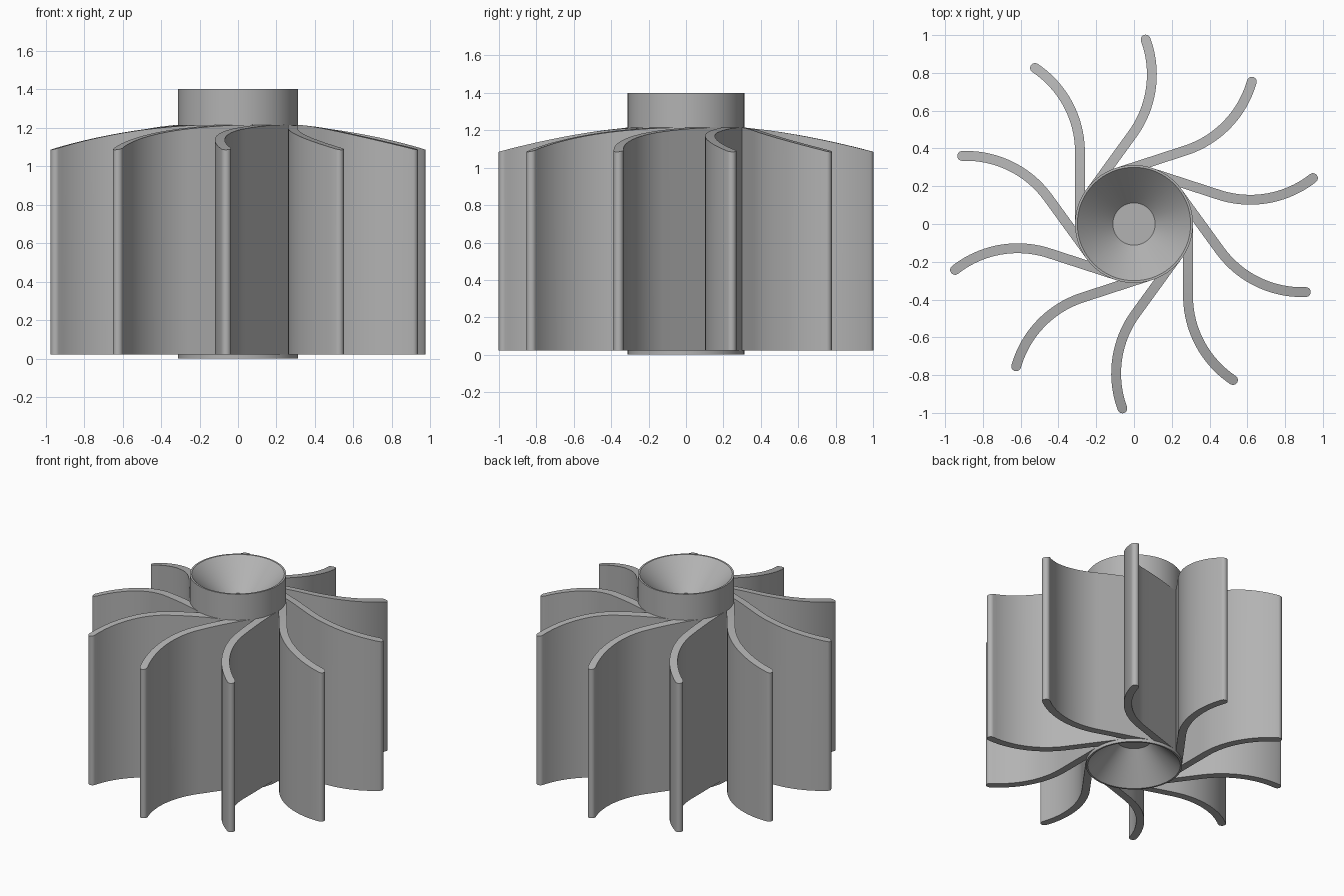
import bpy, bmesh, math
from mathutils import Matrix, Vector

cube = bpy.data.objects.get("Cube")
if cube:
    bpy.data.objects.remove(cube, do_unlink=True)

grey = bpy.data.materials.new("plain grey")
grey.use_nodes = True
colour = (0.45, 0.45, 0.45, 1)
grey.diffuse_color = colour
grey.node_tree.nodes["Principled BSDF"].inputs["Base Color"].default_value = colour

BLADES = 10
HUB_R, HUB_TOP = 0.312, 1.4
HALF = 0.026          # half the blade thickness
BLADE_BOTTOM = 0.022


def finish(bm, name):
    """Clean the mesh, make it an object and smooth its curved faces."""
    bmesh.ops.remove_doubles(bm, verts=bm.verts, dist=1e-5)
    bmesh.ops.recalc_face_normals(bm, faces=bm.faces)
    mesh = bpy.data.meshes.new(name)
    bm.to_mesh(mesh)
    bm.free()
    mesh.materials.append(grey)
    obj = bpy.data.objects.new(name, mesh)
    bpy.context.collection.objects.link(obj)
    bpy.ops.object.select_all(action='DESELECT')
    obj.select_set(True)
    bpy.context.view_layer.objects.active = obj
    bpy.ops.object.shade_smooth_by_angle(angle=math.radians(30))
    return obj


def make_hub():
    """Turned cylinder with a conical recess in each end."""
    half = [(0, 0.19), (0.112, 0.19), (0.3, 0), (HUB_R, 0)]
    profile = half + [(r, HUB_TOP - z) for r, z in reversed(half)]
    bm = bmesh.new()
    verts = [bm.verts.new((r, 0, z)) for r, z in profile]
    edges = [bm.edges.new(pair) for pair in zip(verts, verts[1:])]
    bmesh.ops.spin(bm, geom=verts + edges, cent=(0, 0, 0), axis=(0, 0, 1),
                   angle=math.tau, steps=96)
    return finish(bm, "hub")


def blade_top(r):
    """Height of the domed upper edge at a given radius."""
    d = max(r - HUB_R, 0)
    return 1.215 - 0.102 * d - 0.125 * d * d


def blade_stations():
    """Pairs of plan points: straight root, curved sweep, rounded tip."""
    x, y = HALF - HUB_R, 0.38
    radius, sweep = 0.537, 0.98
    # root cut slanted so that it stays inside the hub wall
    pairs = [(Vector((x - HALF, 0)), Vector((x + HALF, 0.15)))]
    for i in range(1, 6):
        t = i / 6
        pairs.append((Vector((x - HALF, y * t)),
                      Vector((x + HALF, 0.15 + (y - 0.15) * t))))
    for i in range(21):
        a = sweep * i / 20
        centre = Vector((x - radius * (1 - math.cos(a)), y + radius * math.sin(a)))
        side = Vector((math.cos(a), math.sin(a)))
        pairs.append((centre - side * HALF, centre + side * HALF))
    forward = Vector((-side.y, side.x))
    for i in range(1, 7):
        a = math.pi / 2 * i / 6
        c = centre + forward * HALF * math.sin(a)
        w = side * HALF * math.cos(a)
        pairs.append((c - w, c + w))
    return pairs


def make_blade(number, stations):
    bm = bmesh.new()
    rings = []
    for a, b in stations:
        points = [(a, BLADE_BOTTOM), (b, BLADE_BOTTOM),
                  (b, blade_top(b.length)), (a, blade_top(a.length))]
        rings.append([bm.verts.new((p.x, p.y, z)) for p, z in points])
    for r, s in zip(rings, rings[1:]):
        for k in range(4):
            n = (k + 1) % 4
            bm.faces.new((r[k], r[n], s[n], s[k]))
    bm.faces.new(rings[0])
    turn = Matrix.Rotation(math.tau * number / BLADES, 4, 'Z')
    bmesh.ops.transform(bm, matrix=turn, verts=bm.verts)
    return finish(bm, f"blade_{number + 1}")


make_hub()
stations = blade_stations()
for n in range(BLADES):
    make_blade(n, stations)
